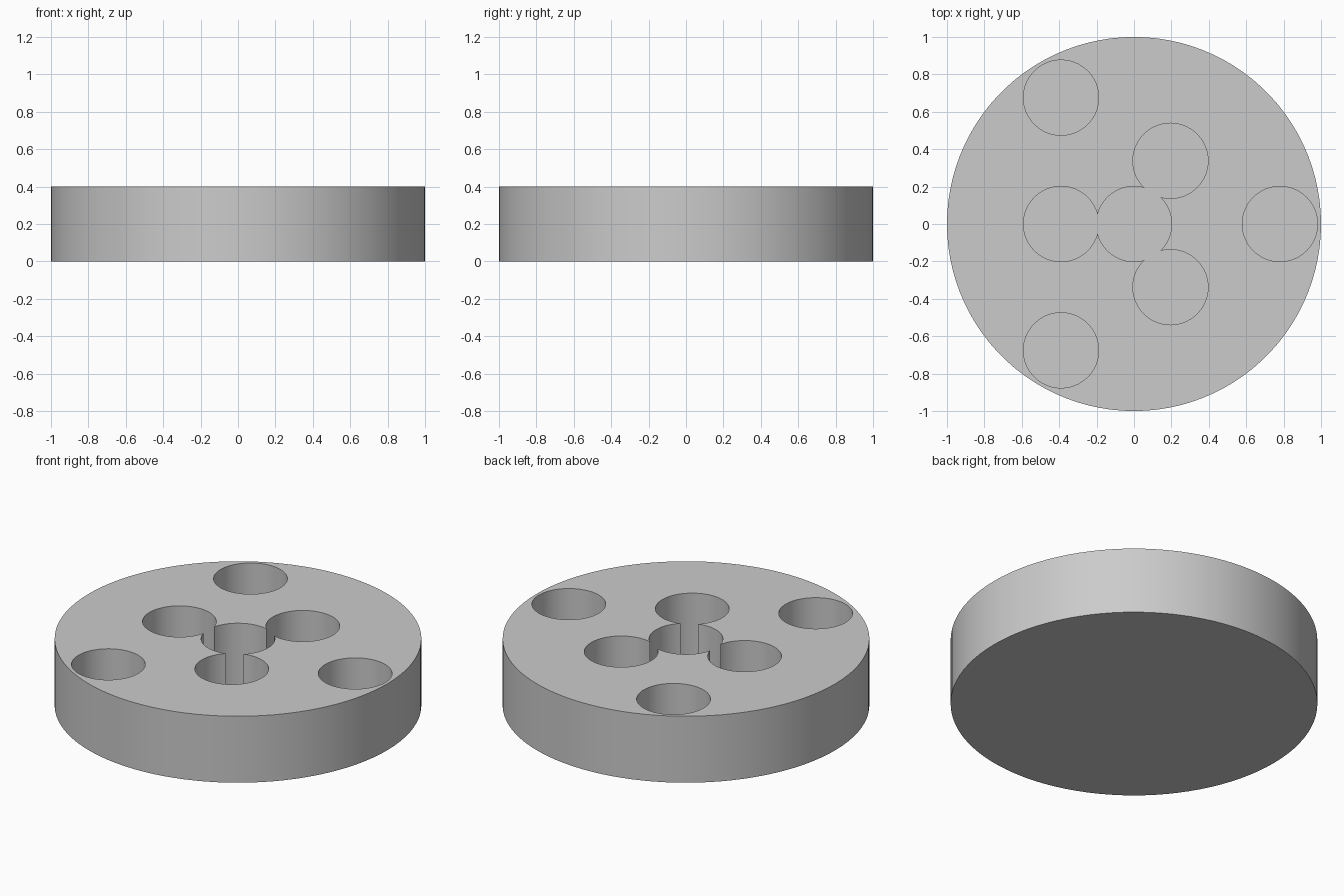
import bpy
from math import radians
from mathutils import Matrix, Vector

if "Cube" in bpy.data.objects:
    bpy.data.objects.remove(bpy.data.objects["Cube"])

HEIGHT = 0.4
FLOOR = 0.02
HOLE_RADIUS = 0.201

grey = bpy.data.materials.new("light grey")
grey.use_nodes = True
grey.diffuse_color = (0.6, 0.6, 0.6, 1)
grey.node_tree.nodes["Principled BSDF"].inputs["Base Color"].default_value = grey.diffuse_color


def cylinder(name, radius, bottom, top, centre, sides):
    bpy.ops.mesh.primitive_cylinder_add(
        vertices=sides, radius=radius, depth=top - bottom,
        location=(centre.x, centre.y, (bottom + top) / 2))
    obj = bpy.context.object
    obj.name = name
    obj.data.materials.append(grey)
    return obj


def ring(distance, start):
    """Three points spaced evenly around the centre."""
    for turn in range(3):
        yield Matrix.Rotation(radians(start + turn * 120), 3, "Z") @ Vector((distance, 0, 0))


# Solid round body
disc = cylinder("round_holder", 1, 0, HEIGHT, Vector(), 100)

# Blind pockets: one in the middle, three touching it, three near the rim
centres = [Vector(), *ring(0.39, 60), *ring(0.78, 0)]
for number, centre in enumerate(centres, 1):
    cutter = cylinder(f"pocket_cutter_{number}", HOLE_RADIUS, FLOOR, HEIGHT + 0.1, centre, 100)
    cutter.hide_render = True
    cutter.hide_set(True)
    cut = disc.modifiers.new(f"pocket_{number}", "BOOLEAN")
    cut.operation = "DIFFERENCE"
    cut.solver = "EXACT"
    cut.object = cutter

# Bake the pockets, then discard the cutters
bpy.context.view_layer.update()
baked = bpy.data.meshes.new_from_object(disc.evaluated_get(bpy.context.evaluated_depsgraph_get()))
cutters = [modifier.object for modifier in disc.modifiers]
disc.modifiers.clear()
disc.data = baked
for cutter in cutters:
    bpy.data.objects.remove(cutter)

# Smooth walls with crisp rims
bpy.ops.object.select_all(action="DESELECT")
disc.select_set(True)
bpy.context.view_layer.objects.active = disc
bpy.ops.object.shade_smooth_by_angle(angle=radians(30))
